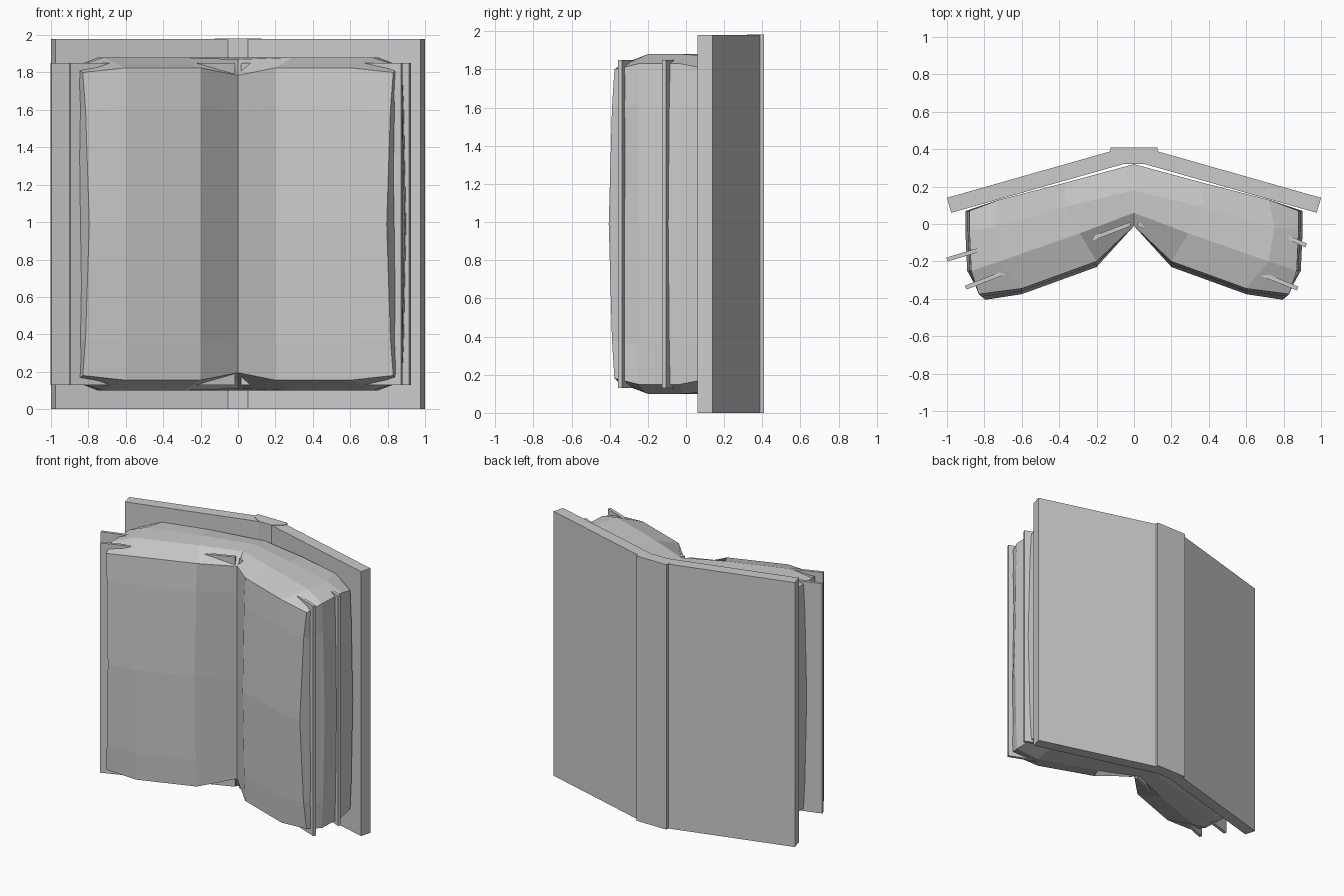
import bpy, bmesh

if "Cube" in bpy.data.objects:
    bpy.data.objects.remove(bpy.data.objects["Cube"])

def prism(name, pts, z0, z1):
    """Extrude an xy outline between two heights."""
    bm = bmesh.new()
    f = bm.faces.new([bm.verts.new((x, y, z0)) for x, y in pts])
    ext = bmesh.ops.extrude_face_region(bm, geom=[f])
    for v in ext['geom']:
        if isinstance(v, bmesh.types.BMVert):
            v.co.z = z1
    return finish(name, bm)

def finish(name, bm):
    bmesh.ops.recalc_face_normals(bm, faces=bm.faces)
    me = bpy.data.meshes.new(name)
    bm.to_mesh(me)
    bm.free()
    ob = bpy.data.objects.new(name, me)
    bpy.context.collection.objects.link(ob)
    return ob

# Hard cover: two tilted boards and a flat spine
for side, s in (("right", 1), ("left", -1)):
    prism("cover_" + side, [(s * x, y) for x, y in
          ((0.06, 0.407), (1.0, 0.14), (0.977, 0.06), (0.04, 0.325))], 0, 1.98)
prism("spine", [(-0.125, 0.41), (0.125, 0.41), (0.125, 0.365),
                (0.05, 0.32), (-0.05, 0.32), (-0.125, 0.365)], 0, 1.983)

# Loose pages: thin sheets fanning out from the spine
sheets = [((0.0, 0.31), (0.92, -0.115)), ((0.02, -0.0), (0.875, -0.345)),
          ((0.0, 0.11), (-1.0, -0.19)), ((-0.02, -0.0), (-0.9, -0.34))]
for n, ((ax, ay), (bx, by)) in enumerate(sheets):
    dx, dy = bx - ax, by - ay
    l = (dx * dx + dy * dy) ** 0.5
    nx, ny = -dy / l * 0.011, dx / l * 0.011
    prism(f"loose_page_{n + 1}", [(ax + nx, ay + ny), (bx + nx, by + ny),
                                  (bx - nx, by - ny), (ax - nx, ay - ny)], 0.13, 1.85)

# Page block: half of the top cap as rows (back to front) of x, y, z
MID = 0.99
ROWS = [[(0, .32, 1.85), (.37, .22, 1.87), (.72, .13, 1.87), (.88, .07, 1.81)],
        [(0, .18, 1.88), (.37, .09, 1.88), (.75, -.02, 1.88), (.88, -.03, 1.83)],
        [(0, .06, 1.87), (.29, -.05, 1.88), (.72, -.20, 1.88), (.87, -.25, 1.83)],
        [(0, -.01, 1.785), (.2, -.20, 1.825), (.6, -.345, 1.825), (.83, -.375, 1.80)]]
LEVELS = [1.0, 0.62 / 0.82, 0.0, -0.62 / 0.82, -1.0]

def level_point(i, j, f):
    """Point on the shell at height factor f (-1 bottom, 1 top), slightly bulged."""
    s = -1 if i < 0 else 1
    x, y, z = ROWS[j][abs(i)]
    bulge = 1 - f * f
    if abs(i) == 3:
        x += (-0.035 if j == 3 else 0.022) * bulge
    if j == 3 and i:
        y -= 0.03 * bulge
    return (s * x, y, MID + f * (z - MID))

bm = bmesh.new()
cache = {}
def vert(i, j, k):
    if (i, j, k) not in cache:
        cache[i, j, k] = bm.verts.new(level_point(i, j, LEVELS[k]))
    return cache[i, j, k]

# top and bottom caps
for k in (0, 4):
    for i in range(-3, 3):
        for j in range(3):
            bm.faces.new([vert(i, j, k), vert(i + 1, j, k),
                          vert(i + 1, j + 1, k), vert(i, j + 1, k)])
# walls around the block
rim = ([(i, 0) for i in range(-3, 3)] + [(3, j) for j in range(3)]
       + [(i, 3) for i in range(3, -3, -1)] + [(-3, j) for j in range(3, 0, -1)])
for a, b in zip(rim, rim[1:] + rim[:1]):
    for k in range(4):
        bm.faces.new([vert(*a, k), vert(*b, k), vert(*b, k + 1), vert(*a, k + 1)])
finish("page_block", bm)
